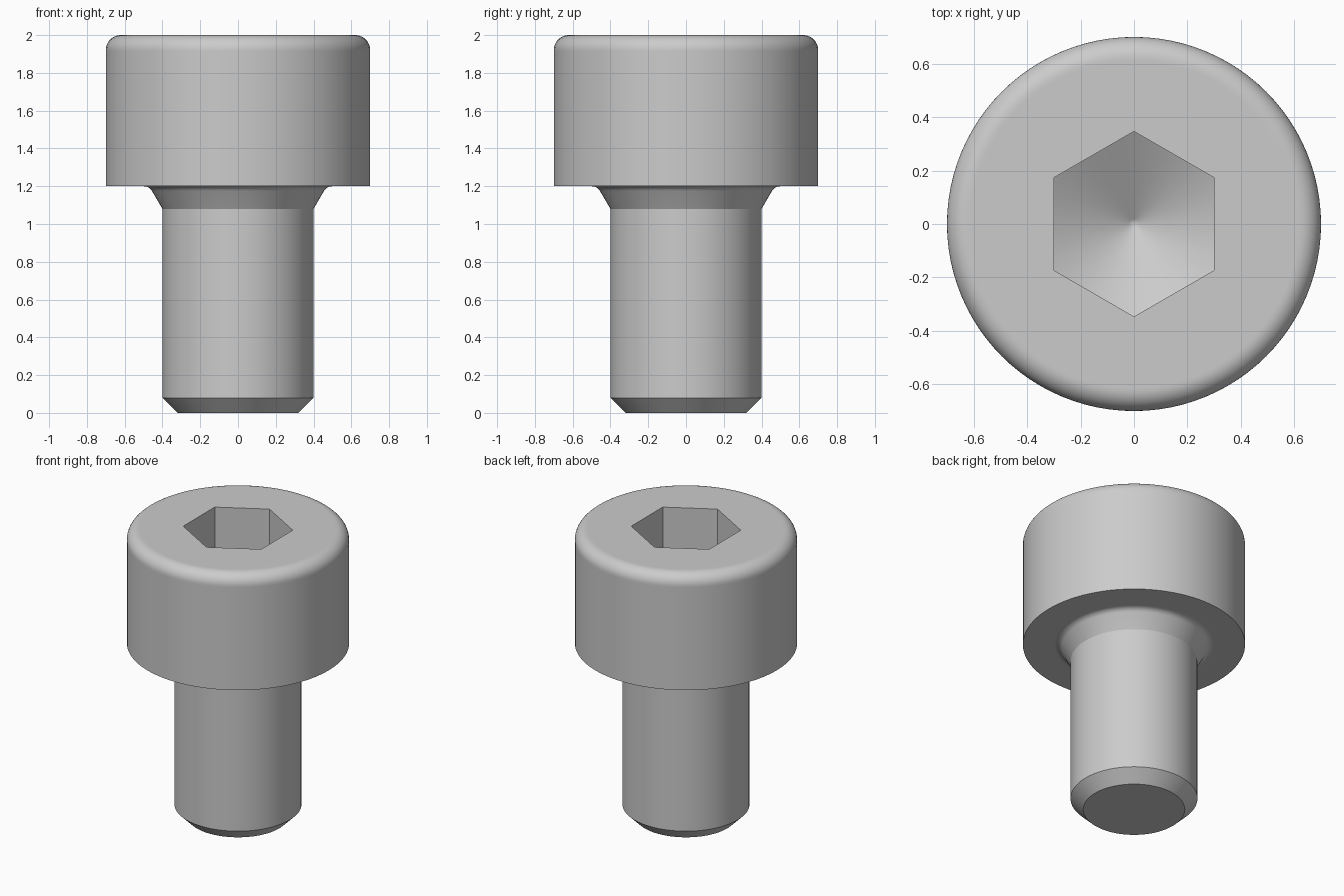
import bpy, bmesh
from math import sin, cos, tan, pi, radians

cube = bpy.data.objects.get("Cube")
if cube:
    bpy.data.objects.remove(cube)

SEGMENTS = 96
steel = bpy.data.materials.new("grey_steel")
steel.use_nodes = True
colour = (0.6, 0.6, 0.6, 1)
steel.diffuse_color = colour
steel.node_tree.nodes["Principled BSDF"].inputs["Base Color"].default_value = colour

bm = bmesh.new()
angles = [2 * pi * i / SEGMENTS for i in range(SEGMENTS)]


def ring(radius, height):
    """Ring of vertices; radius and height may depend on the angle."""
    return [bm.verts.new((radius(a) * cos(a), radius(a) * sin(a), height(a))) for a in angles]


def circle(r, z):
    return ring(lambda a: r, lambda a: z)


def arc(cx, cz, r, start, end, steps):
    turns = [radians(start + (end - start) * i / steps) for i in range(steps + 1)]
    return [(cx + r * cos(t), cz + r * sin(t)) for t in turns]


# Outer profile: chamfered shank, flared neck with fillet, rounded head
fillet = 0.05
corner = 0.47
neck = arc(corner + fillet * tan(radians(30)), 1.2 - fillet, fillet, 150, 90, 6)
crown = arc(0.62, 1.92, 0.08, 0, 90, 10)
profile = [(0.32, 0), (0.4, 0.08), (0.4, 1.08), *neck, (0.51, 1.2),
           (0.7, 1.2), (0.7, 1.91), *crown, (0.61, 2)]
rings = [circle(r, z) for r, z in profile]

# Hexagonal socket with a drilled conical floor
apex = 1.4


def hex_radius(a):
    return 0.3 / cos((a + pi / 6) % (pi / 3) - pi / 6)


def cone_height(a):
    return apex + hex_radius(a) * tan(radians(30))


rings.append(ring(hex_radius, lambda a: 2))
rings.append(ring(hex_radius, cone_height))
rings.append(circle(0.02, apex + 0.02 * tan(radians(30))))

# Skin the rings and close both ends
for low, high in zip(rings, rings[1:]):
    for i in range(SEGMENTS):
        j = (i + 1) % SEGMENTS
        bm.faces.new((low[i], low[j], high[j], high[i]))
bm.faces.new(rings[0][::-1])
tip = bm.verts.new((0, 0, apex))
for i in range(SEGMENTS):
    bm.faces.new((rings[-1][i], rings[-1][(i + 1) % SEGMENTS], tip))

mesh = bpy.data.meshes.new("socket_head_screw")
bm.to_mesh(mesh)
bm.free()
mesh.materials.append(steel)
screw = bpy.data.objects.new("socket_head_screw", mesh)
bpy.context.collection.objects.link(screw)

# Smooth round surfaces, crisp edges
bpy.ops.object.select_all(action="DESELECT")
screw.select_set(True)
bpy.context.view_layer.objects.active = screw
bpy.ops.object.shade_smooth_by_angle(angle=radians(20))
